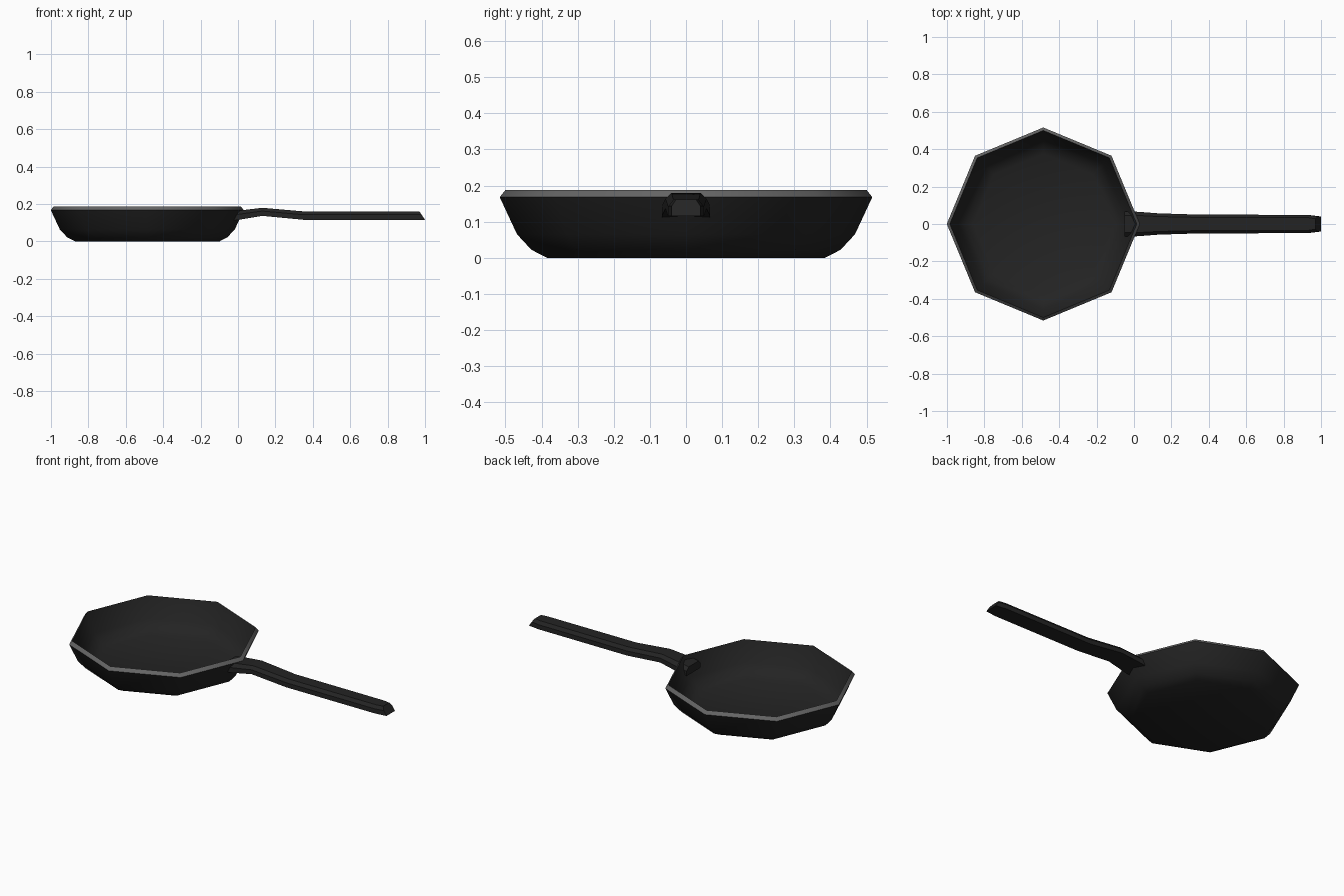
import bpy, bmesh, math

if "Cube" in bpy.data.objects:
    bpy.data.objects.remove(bpy.data.objects["Cube"])

def material(name, v):
    m = bpy.data.materials.new(name)
    m.diffuse_color = (v, v, v, 1)
    m.use_nodes = True
    m.node_tree.nodes["Principled BSDF"].inputs["Base Color"].default_value = m.diffuse_color
    return m

iron = material("black iron", 0.017)
rim_grey = material("worn grey rim", 0.13)

def finish(name, bm, mats, angle):
    bmesh.ops.recalc_face_normals(bm, faces=bm.faces[:])
    me = bpy.data.meshes.new(name)
    bm.to_mesh(me)
    bm.free()
    ob = bpy.data.objects.new(name, me)
    bpy.context.collection.objects.link(ob)
    for m in mats:
        me.materials.append(m)
    bpy.ops.object.select_all(action='DESELECT')
    ob.select_set(True)
    bpy.context.view_layer.objects.active = ob
    bpy.ops.object.shade_smooth_by_angle(angle=math.radians(angle))
    return ob

def loft(bm, rings, rim=None):
    """Skin closed rings, cap both ends; band number 'rim' gets material 1."""
    vs = [[bm.verts.new(p) for p in r] for r in rings]
    n = len(vs[0])
    for k in range(len(vs) - 1):
        for i in range(n):
            j = (i + 1) % n
            f = bm.faces.new((vs[k][i], vs[k][j], vs[k + 1][j], vs[k + 1][i]))
            f.material_index = 1 if k == rim else 0
    bm.faces.new(vs[0][::-1])
    bm.faces.new(vs[-1])

# Octagonal pan body: outside wall, bevelled rim, inside wall (radius, height)
profile = [(0.385, 0), (0.428, 0.022), (0.468, 0.065), (0.516, 0.168),
           (0.500, 0.188), (0.455, 0.072), (0.418, 0.034), (0.375, 0.014)]
bm = bmesh.new()
loft(bm, [[(-0.485 + r * math.cos(i * math.pi / 4), r * math.sin(i * math.pi / 4), z)
           for i in range(8)] for r, z in profile], rim=3)
finish("pan_body", bm, [iron, rim_grey], 50)

# Handle: bevelled bar; stations (x bottom, x top, bottom z, top z, half width)
stations = [(-0.05, -0.05, 0.108, 0.155, 0.066), (0.01, 0.01, 0.117, 0.166, 0.066),
            (0.13, 0.13, 0.137, 0.180, 0.057), (0.35, 0.35, 0.116, 0.161, 0.050),
            (0.93, 0.93, 0.116, 0.161, 0.049), (1.0, 0.97, 0.116, 0.161, 0.040)]
rings = []
for xb, xt, zb, zt, w in stations:
    section = [(-1, 0), (1, 0), (1, 0.6), (0.7, 1), (-0.7, 1), (-1, 0.6)]
    rings.append([(xb + (xt - xb) * t, w * s, zb + (zt - zb) * t) for s, t in section])
bm = bmesh.new()
loft(bm, rings)
finish("handle", bm, [iron], 30)
